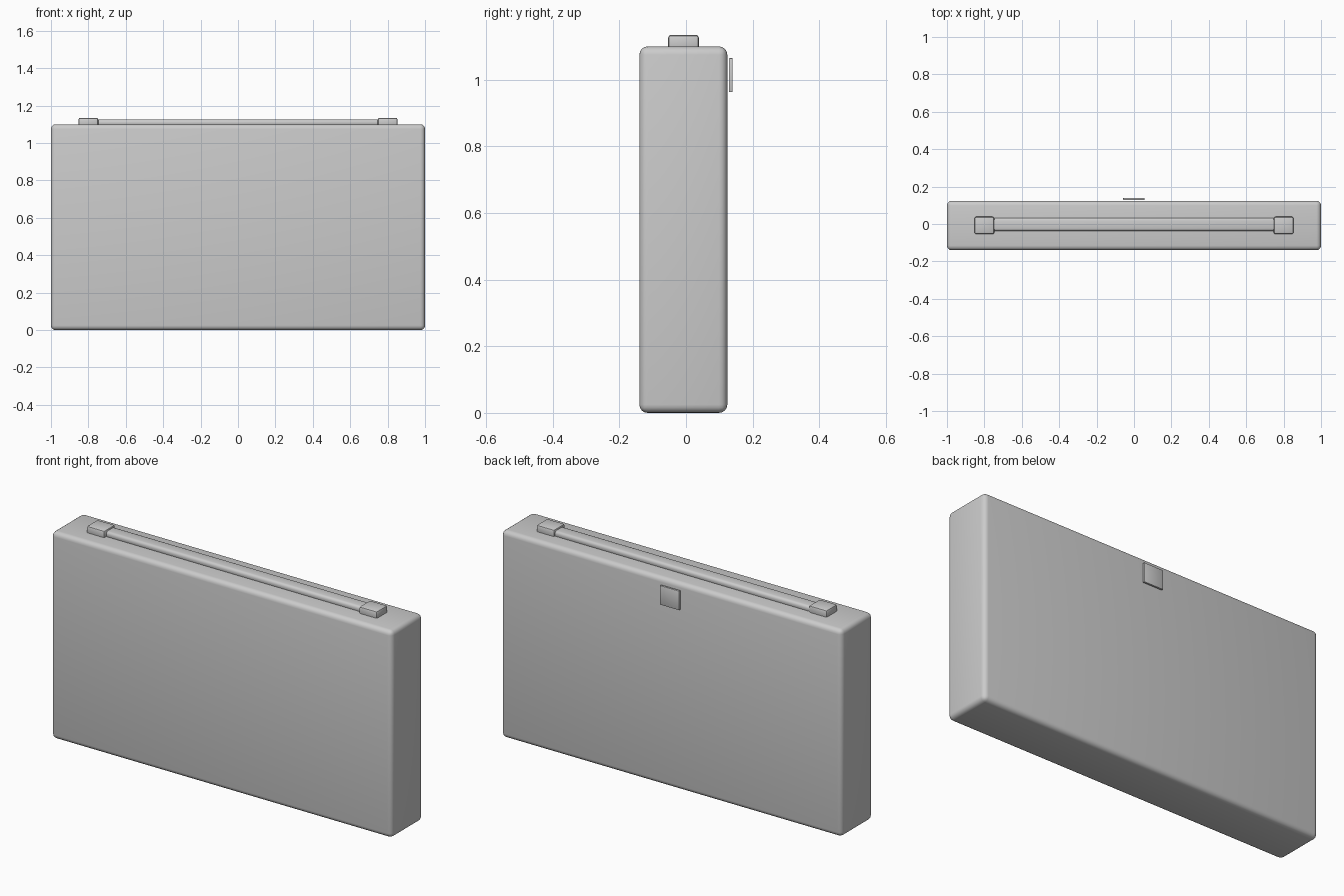
import bpy

if "Cube" in bpy.data.objects:
    bpy.data.objects.remove(bpy.data.objects["Cube"])


def rounded_box(name, lo, hi, bevel, segments):
    """Box between two corners with rounded edges."""
    size = [b - a for a, b in zip(lo, hi)]
    centre = [(a + b) / 2 for a, b in zip(lo, hi)]
    bpy.ops.mesh.primitive_cube_add(size=1, location=centre)
    ob = bpy.context.object
    ob.name = name
    ob.scale = size
    bpy.ops.object.transform_apply(location=False, rotation=False, scale=True)
    mod = ob.modifiers.new("Bevel", "BEVEL")
    mod.width = bevel
    mod.segments = segments
    bpy.ops.object.modifier_apply(modifier=mod.name)
    bpy.ops.object.shade_smooth_by_angle()
    return ob


# Main case
rounded_box("case_body", (-1, -0.14, 0), (1, 0.124, 1.1), 0.025, 4)

# Handle strap lying along the top
rounded_box("handle_strap", (-0.765, -0.038, 1.09), (0.765, 0.032, 1.126), 0.014, 3)

# Handle end mounts
for side, x in (("left", -0.8), ("right", 0.8)):
    rounded_box("handle_mount_" + side, (x - 0.053, -0.054, 1.085),
                (x + 0.053, 0.039, 1.135), 0.01, 2)

# Latch plate on the back
rounded_box("latch_plate", (-0.058, 0.129, 0.963), (0.056, 0.14, 1.065), 0.002, 2)
